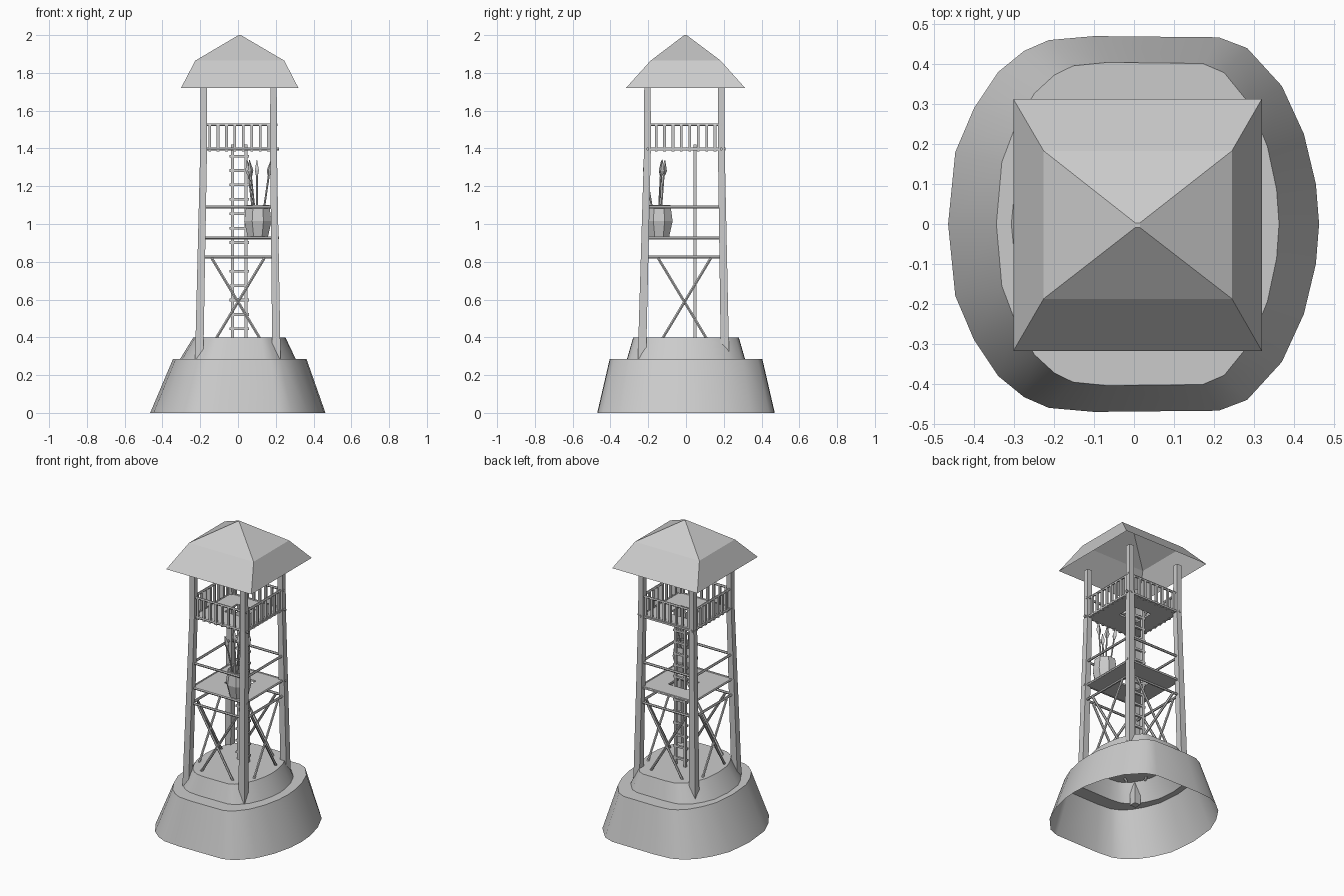
import bpy, bmesh, math
from mathutils import Vector, Matrix

cube = bpy.data.objects.get("Cube")
if cube:
    bpy.data.objects.remove(cube)

grey = bpy.data.materials.new("plain grey")
grey.use_nodes = True
grey.diffuse_color = (0.6, 0.6, 0.6, 1)
grey.node_tree.nodes["Principled BSDF"].inputs["Base Color"].default_value = (0.6, 0.6, 0.6, 1)


def finish(name, bm, smooth=False):
    bmesh.ops.recalc_face_normals(bm, faces=bm.faces)
    mesh = bpy.data.meshes.new(name)
    bm.to_mesh(mesh)
    bm.free()
    mesh.materials.append(grey)
    ob = bpy.data.objects.new(name, mesh)
    bpy.context.collection.objects.link(ob)
    if smooth:
        bpy.ops.object.select_all(action='DESELECT')
        ob.select_set(True)
        bpy.context.view_layer.objects.active = ob
        bpy.ops.object.shade_smooth_by_angle(angle=math.radians(35))
    return ob


def loft(bm, rings, cap_start=False, cap_end=False, closed=False):
    loops = [[bm.verts.new(p) for p in ring] for ring in rings]
    pairs = list(zip(loops, loops[1:]))
    if closed:
        pairs.append((loops[-1], loops[0]))
    for a, b in pairs:
        n = len(a)
        for i in range(n):
            j = (i + 1) % n
            bm.faces.new((a[i], a[j], b[j], b[i]))
    if cap_start:
        bm.faces.new(loops[0])
    if cap_end:
        bm.faces.new(loops[-1])


def bar(bm, a, b, r, sides=4, r_end=None):
    a, b = Vector(a), Vector(b)
    d = b - a
    k = math.sqrt(2) if sides == 4 else 1
    end = r if r_end is None else r_end
    m = Matrix.Translation((a + b) / 2) @ d.to_track_quat('Z', 'Y').to_matrix().to_4x4()
    m = m @ Matrix.Rotation(math.pi / sides, 4, 'Z')
    bmesh.ops.create_cone(bm, cap_ends=True, segments=sides, radius1=r * k,
                          radius2=end * k, depth=d.length, matrix=m)


def rect(x0, x1, y0, y1, z):
    return [(x0, y0, z), (x1, y0, z), (x1, y1, z), (x0, y1, z)]


def square(x, y, z, h):
    return rect(x - h, x + h, y - h, y + h, z)


# Rounded two-step mound, open underneath
half = [(-.465, 0), (-.447, .18), (-.4, .29), (-.34, .38), (-.275, .433), (-.213, .46),
        (-.1, .47), (.212, .467), (.283, .44), (.37, .345), (.425, .225), (.455, .1)]
outline = half + [(.463, 0)] + [(x, -y) for x, y in reversed(half[1:])]


def mound_ring(sx, sy, dx, z):
    return [(x * sx + dx, y * sy, z) for x, y in outline]


bm = bmesh.new()
loft(bm, [mound_ring(1, 1, 0, 0), mound_ring(.762, .86, .01, .285),
          mound_ring(.66, .665, 0, .285), mound_ring(.525, .595, .008, .4)], cap_end=True)
finish("mound", bm, smooth=True)

# Hollow roof with a steep lower skirt
bm = bmesh.new()
loft(bm, [rect(-.302, .32, -.318, .313, 1.72), rect(-.226, .245, -.187, .183, 1.865),
          square(.009, -.003, 2, .006)], cap_end=True)
finish("roof", bm)

# Four leaning legs, upright above the platform
bm = bmesh.new()
for foot_x, top_x in ((-.206, -.182), (.204, .188)):
    for foot_y, top_y in ((-.234, -.204), (.207, .187)):
        loft(bm, [square(foot_x, foot_y, .26, .022), square(top_x, top_y, 1.4, .018),
                  square(top_x, top_y, 1.72, .017)], True, True)
finish("legs", bm)

# Two floors with a ladder opening
for name, z in (("lower_floor", .925), ("upper_floor", 1.395)):
    bm = bmesh.new()
    o, i = (-.19, .2, -.2, .2), (-.065, .075, -.05, .08)
    top, low = z + .006, z - .006
    loft(bm, [rect(*o, top), rect(*o, low), rect(*i, low), rect(*i, top)], closed=True)
    finish(name, bm)

# Horizontal poles on each side of the frame
bm = bmesh.new()
for z, reach in ((.825, .19), (.927, .21), (1.09, .19), (1.397, .21), (1.525, .2)):
    spread = .012 * (1.4 - min(z, 1.4))
    for s in (-1, 1):
        side_y = s * (.195 + spread) - .008
        side_x = s * (.188 + spread) + .003
        bar(bm, (-reach + .008, side_y, z), (reach + .008, side_y, z), .008, 6)
        bar(bm, (side_x, -reach - .008, z), (side_x, reach, z), .008, 6)
finish("frame_poles", bm)

# Crossed braces below the lower floor
bm = bmesh.new()
for s in (-1, 1):
    for t in (-1, 1):
        bar(bm, (-.14 * t, s * .205 - .008, .82), (.125 * t, s * .21 - .008, .38), .008, 6)
        bar(bm, (s * .197 + .003, -.14 * t - .008, .82), (s * .2 + .003, .125 * t - .008, .38), .008, 6)
finish("cross_braces", bm)

# Railing balusters
bm = bmesh.new()
for k in range(8):
    p = -.15 + k * .0445
    for s in (-1, 1):
        y, x = s * .195 - .008, s * .188 + .003
        bar(bm, (p, y, 1.385), (p, y, 1.525), .007)
        bar(bm, (x, p - .008, 1.385), (x, p - .008, 1.525), .007)
finish("railing_balusters", bm)

# Ladder
bm = bmesh.new()
for x in (-.028, .042):
    bar(bm, (x, .047, .39), (x, .047, 1.42), .008)
for k in range(13):
    z = .445 + k * .0762
    bar(bm, (-.045, .047, z), (.057, .047, z), .007)
finish("ladder", bm)

# Faceted barrel, open at the top
barrel_x, barrel_y = .105, -.143


def barrel_ring(r, z):
    return [(barrel_x + r * math.cos(a), barrel_y + r * math.sin(a), z)
            for a in (math.tau * (k + .5) / 8 for k in range(8))]


bm = bmesh.new()
loft(bm, [barrel_ring(.058, .931), barrel_ring(.078, 1.015), barrel_ring(.066, 1.1),
          barrel_ring(.057, 1.1), barrel_ring(.052, .95)], True, True)
finish("barrel", bm)

# Spears leaning in the barrel
bm = bmesh.new()
for foot, tip in (((.1, -.15), (.1, -.13)), ((.09, -.14), (.048, -.112)),
                  ((.12, -.15), (.175, -.125)), ((.1, -.16), (.06, -.222))):
    a, b = Vector((*foot, .96)), Vector((*tip, 1.34))
    neck, wide = a.lerp(b, .78), a.lerp(b, .85)
    bar(bm, a, neck, .005, 6)
    bar(bm, neck, wide, .005, 4, .011)
    bar(bm, wide, b, .011, 4, .001)
finish("spears", bm)
